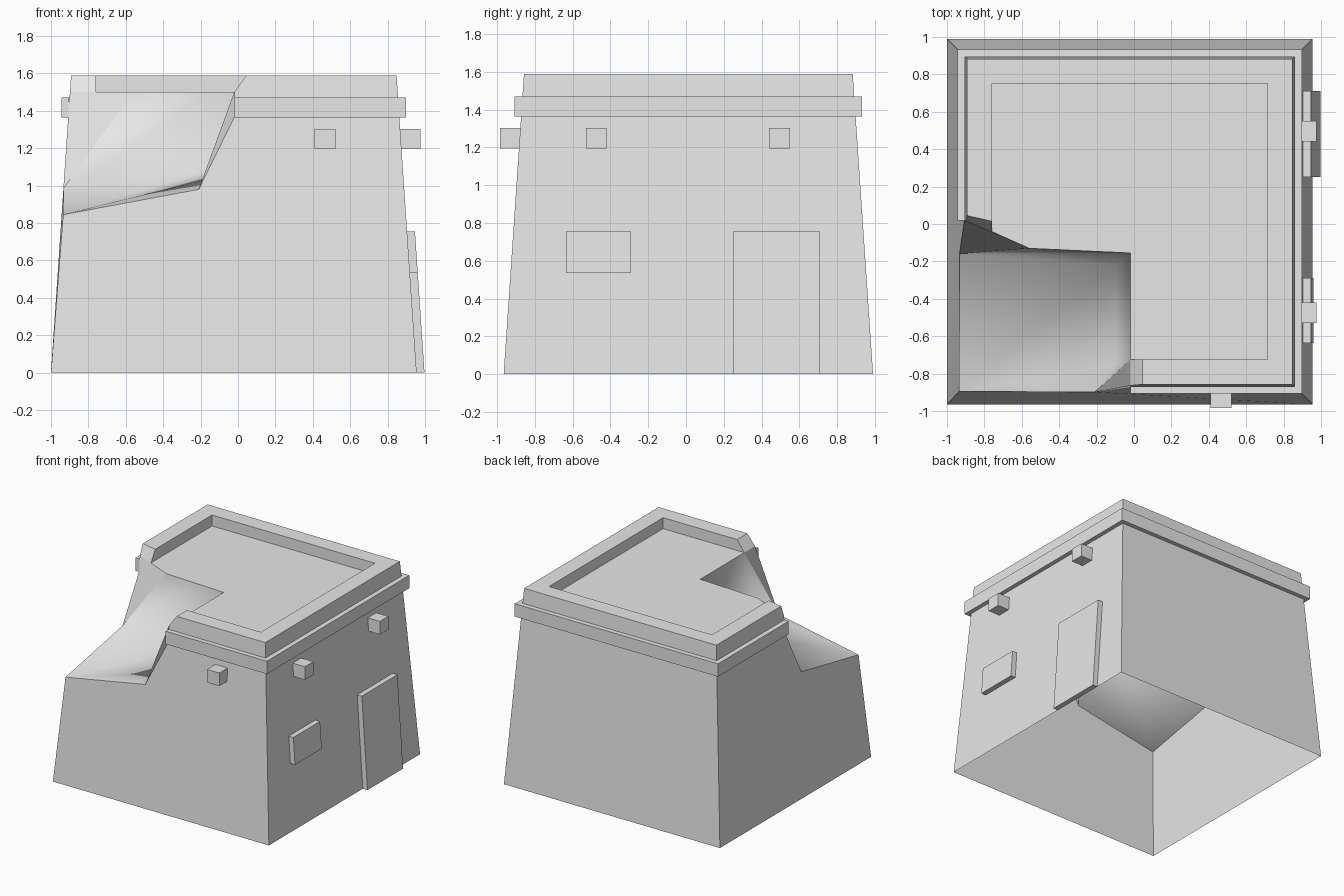
import bpy, bmesh
from mathutils import Vector

if "Cube" in bpy.data.objects:
    bpy.data.objects.remove(bpy.data.objects["Cube"], do_unlink=True)

CX, CY = -0.0225, 0.0125            # building axis
TOP, ROOF = 1.59, 1.5               # parapet and roof heights
INNER = 0.7375                      # half width inside the parapet
BAND_LOW, BAND_HIGH = 1.365, 1.47

plaster = bpy.data.materials.new("light_grey_plaster")
plaster.use_nodes = True
grey = (0.8, 0.8, 0.8, 1)
plaster.diffuse_color = grey
plaster.node_tree.nodes["Principled BSDF"].inputs["Base Color"].default_value = grey


def half(z):
    """Half width of the tapering wall at height z."""
    return 0.9775 - 0.0676 * z


def finish(name, bm):
    bmesh.ops.recalc_face_normals(bm, faces=bm.faces)
    mesh = bpy.data.meshes.new(name)
    bm.to_mesh(mesh)
    bm.free()
    mesh.materials.append(plaster)
    ob = bpy.data.objects.new(name, mesh)
    bpy.context.collection.objects.link(ob)
    return ob


def prism(name, base, shift):
    """Polygon swept along a vector."""
    bm = bmesh.new()
    face = bm.faces.new([bm.verts.new(p) for p in base])
    new = bmesh.ops.extrude_face_region(bm, geom=[face], use_keep_orig=True)["geom"]
    bmesh.ops.translate(bm, vec=Vector(shift),
                        verts=[g for g in new if isinstance(g, bmesh.types.BMVert)])
    return finish(name, bm)


# Building shell: four tapering walls, parapet, roof and collapsed corner
points = {}
corners = {"fl": (-1, -1), "fr": (1, -1), "br": (1, 1), "bl": (-1, 1)}
levels = {"base": (half(0), 0), "top": (half(TOP), TOP),
          "rim": (INNER, TOP), "roof": (INNER, ROOF)}
for c, (sx, sy) in corners.items():
    for level, (h, z) in levels.items():
        points[f"{c}_{level}"] = (CX + sx * h, CY + sy * h, z)


def on_front(x, z):
    return (x, CY - half(z), z)


def on_left(y, z):
    return (CX - half(z), y, z)


points.update({
    # broken edge along the front wall
    "corner": (-0.935, -0.895, 0.845),
    "front_low": on_front(-0.21, 0.98),
    "front_band": on_front(-0.02, BAND_LOW),
    "front_roof": on_front(-0.02, ROOF),
    "front_top": on_front(0.045, TOP),
    "front_rim": (0.045, CY - INNER, TOP),
    "front_in": (-0.02, CY - INNER, ROOF),
    # broken edge along the left wall
    "side_low": on_left(-0.16, 0.985),
    "side_band": on_left(0.015, BAND_LOW),
    "side_roof": on_left(0.015, ROOF),
    "side_top": on_left(0.045, TOP),
    "side_rim": (CX - INNER, 0.015, TOP),
    "side_in": (CX - INNER, -0.04, ROOF),
    # roof edge and floor of the hollow
    "edge_a": (-0.56, -0.13, ROOF),
    "edge_b": (-0.02, -0.155, ROOF),
    "fold_back": (-0.1, -0.22, 1.1),
    "fold_front": (-0.1, -0.75, 1.05),
})

flat_faces = [
    "fl_base fr_base fr_top front_top front_roof front_band front_low corner",
    "fl_base corner side_low side_band side_roof side_top bl_top bl_base",
    "fr_base br_base br_top fr_top",
    "br_base bl_base bl_top br_top",
    # parapet top
    "front_top fr_top fr_rim front_rim",
    "fr_top br_top br_rim fr_rim",
    "br_top bl_top bl_rim br_rim",
    "bl_top side_top side_rim bl_rim",
    # parapet inside
    "front_rim fr_rim fr_roof front_in",
    "fr_rim br_rim br_roof fr_roof",
    "br_rim bl_rim bl_roof br_roof",
    "bl_rim side_rim side_in bl_roof",
    # broken parapet ends
    "front_roof front_top front_rim front_in",
    "side_roof side_in side_rim side_top",
    # roof
    "side_in edge_a edge_b front_in fr_roof br_roof bl_roof",
]
hollow_faces = [
    "corner front_low fold_front",
    "corner fold_front fold_back",
    "corner fold_back side_low",
    "side_low fold_back edge_b edge_a",
    "fold_back fold_front front_in edge_b",
    "front_low front_in fold_front",
    "front_low front_band front_roof front_in",
    "side_low edge_a side_in side_roof side_band",
]
bm = bmesh.new()
used = {n for f in flat_faces + hollow_faces for n in f.split()}
vert = {n: bm.verts.new(points[n]) for n in points if n in used}
for group, smooth in ((flat_faces, False), (hollow_faces, True)):
    for names in group:
        bm.faces.new([vert[n] for n in names.split()]).smooth = smooth
for a, b in (("side_low", "edge_a"), ("front_low", "front_in")):
    bm.edges.get((vert[a], vert[b])).smooth = False
finish("building_shell", bm)

# Raised band under the parapet, stopping at the broken corner
def band_path(h):
    return [(-0.02, CY - h, BAND_LOW), (CX + h, CY - h, BAND_LOW),
            (CX + h, CY + h, BAND_LOW), (CX - h, CY + h, BAND_LOW),
            (CX - h, 0.018, BAND_LOW)]


prism("parapet_band", band_path(0.92) + band_path(0.88)[::-1],
      (0, 0, BAND_HIGH - BAND_LOW))


# Door and window shutter: slabs lying on the sloping right wall
def wall_slab(name, y0, y1, z0, z1):
    prism(name, [(CX + half(z), y, z) for y, z in
                 ((y0, z0), (y1, z0), (y1, z1), (y0, z1))], (0.042, 0, 0))


wall_slab("door", 0.25, 0.71, 0, 0.755)
wall_slab("window_shutter", -0.635, -0.29, 0.535, 0.755)

# Beam ends sticking out of the walls
def beam_end(name, x, y):
    s = 0.055
    prism(name, [(x - s, y - s, 1.195), (x + s, y - s, 1.195),
                 (x + s, y + s, 1.195), (x - s, y + s, 1.195)], (0, 0, 0.107))


beam_end("front_beam_end", 0.465, -0.93)
beam_end("right_beam_end_front", 0.922, -0.475)
beam_end("right_beam_end_back", 0.922, 0.495)
